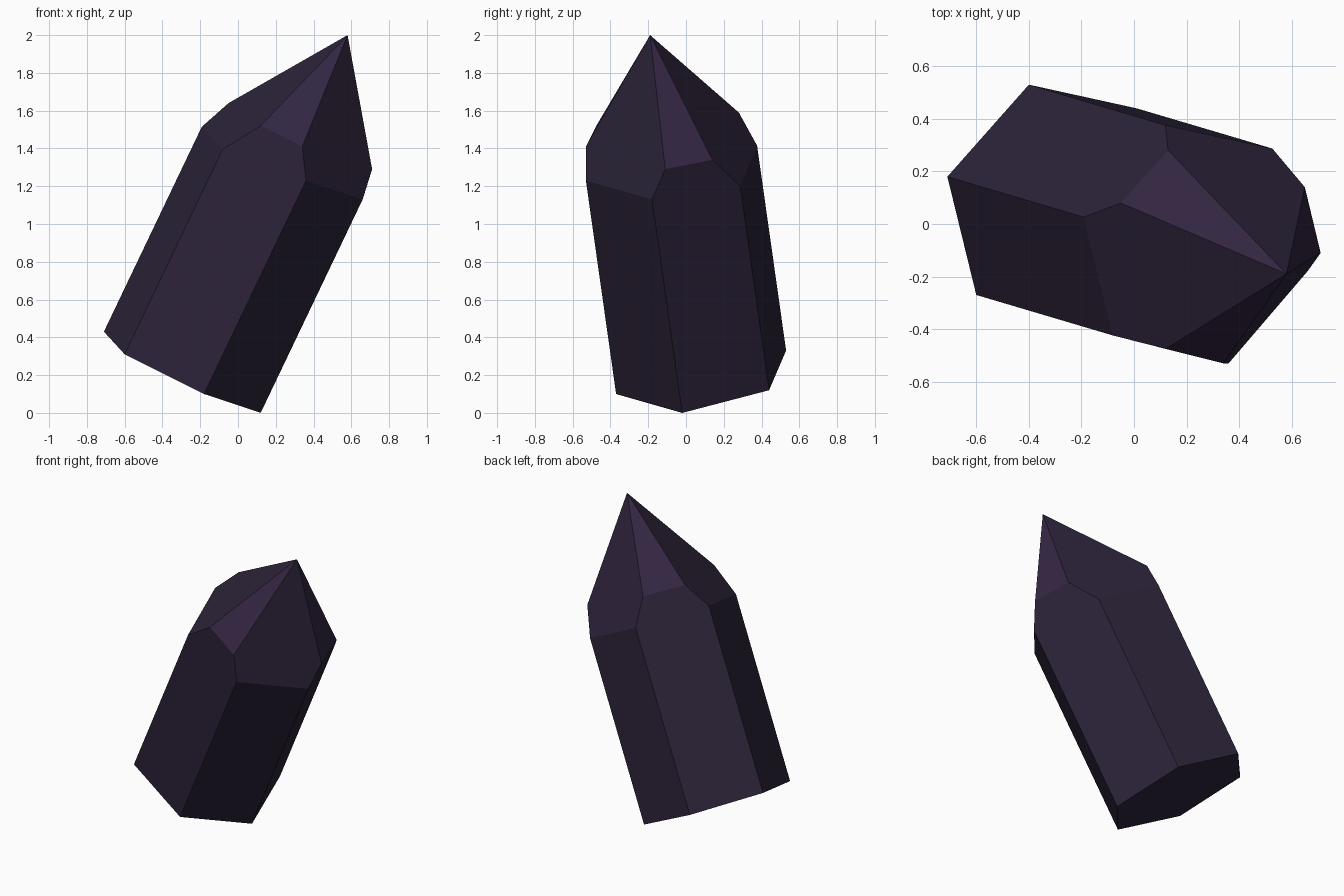
import bpy
from mathutils import Vector

if "Cube" in bpy.data.objects:
    bpy.data.objects.remove(bpy.data.objects["Cube"])


def material(name, rgb):
    m = bpy.data.materials.new(name)
    m.diffuse_color = (*rgb, 1)
    m.use_nodes = True
    m.node_tree.nodes["Principled BSDF"].inputs["Base Color"].default_value = m.diffuse_color
    return m


# Hexagonal base of the tilted prism, and the slanted shaft direction
base = [(-.71, .18, .43), (-.60, -.27, .31), (-.18, -.37, .10),
        (.12, -.02, 0), (.01, .44, .12), (-.40, .53, .33)]
axis = Vector((.54, -.16, 1.13))
lengths = [.96, .96, 1, 1, .956, .96]
shoulder = [Vector(b) + axis * k for b, k in zip(base, lengths)]

# Where the tip facets meet, and the point
rim = [(-.05, .08, 1.64), (.12, -.475, 1.52), (.34, -.53, 1.41),
       (.71, -.11, 1.29), (.65, .14, 1.34), (.13, .28, 1.59)]
apex = (.58, -.19, 2)

verts = [Vector(v) for v in [*base, *shoulder, *rim, apex]]
B, S, R, A = 0, 6, 12, 18

faces = [tuple(reversed(range(6)))]
slots = [0]
for i in range(6):
    j = (i + 1) % 6
    if i % 2:
        # Tall side reaching up to a narrow triangular tip facet
        faces += [(B + i, B + j, S + j, R + j, R + i, S + i),
                  (R + i, R + j, A)]
        slots += [0, 1]
    else:
        # Short side below a broad five-sided tip facet
        faces += [(B + i, B + j, S + j, S + i),
                  (S + i, S + j, R + j, A, R + i)]
        slots += [0, 0]

mesh = bpy.data.meshes.new("crystal")
mesh.from_pydata(verts, [], faces)
mesh.materials.append(material("dark violet", (.026, .017, .042)))
mesh.materials.append(material("plum", (.033, .019, .054)))
for poly, slot in zip(mesh.polygons, slots):
    poly.material_index = slot
    poly.use_smooth = False
mesh.update()
crystal = bpy.data.objects.new("crystal", mesh)
bpy.context.collection.objects.link(crystal)
